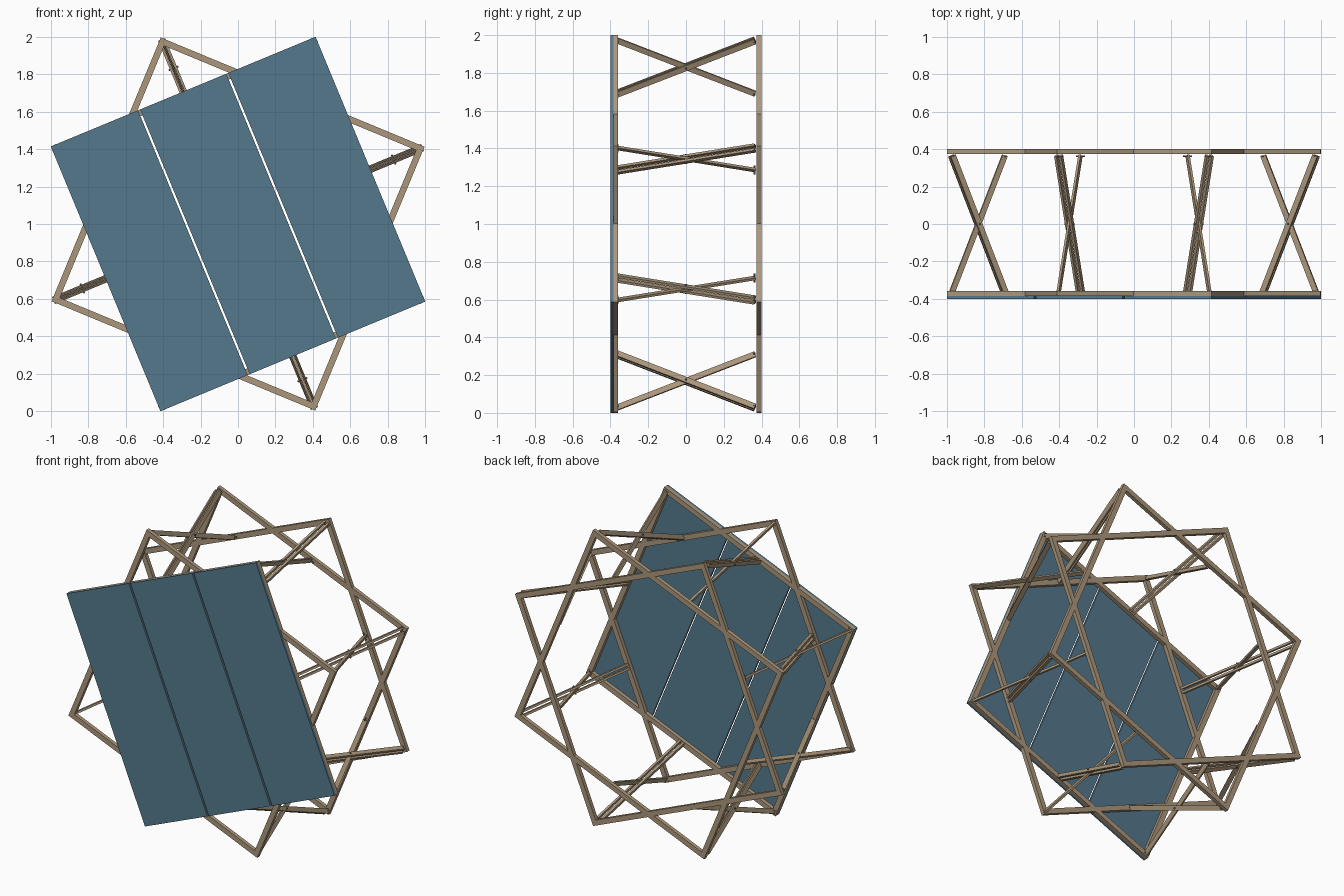
import bpy, bmesh, math
from mathutils import Matrix, Vector

if "Cube" in bpy.data.objects:
    bpy.data.objects.remove(bpy.data.objects["Cube"])

HALF = 0.765            # half side of each square
W, D = 0.034, 0.026     # frame bar width and depth
CENTRE = Vector((0, 0, 1))


def material(name, rgb):
    m = bpy.data.materials.new(name)
    m.diffuse_color = (*rgb, 1)
    m.use_nodes = True
    m.node_tree.nodes["Principled BSDF"].inputs["Base Color"].default_value = m.diffuse_color
    return m


wood = material("wood", (0.41, 0.31, 0.20))
blue = material("blue_panel", (0.09, 0.19, 0.27))
metal = material("bolt_metal", (0.25, 0.22, 0.19))


def finish(bm, name, mat):
    me = bpy.data.meshes.new(name)
    bm.to_mesh(me)
    bm.free()
    me.materials.append(mat)
    ob = bpy.data.objects.new(name, me)
    bpy.context.collection.objects.link(ob)
    return ob


def spin(deg):
    # turn counter-clockwise as seen from the front, about the model centre
    return Matrix.Translation(CENTRE) @ Matrix.Rotation(-math.radians(deg), 4, 'Y')


def box(bm, mat, centre, size):
    m = mat @ Matrix.Translation(centre) @ Matrix.Diagonal((*size, 1))
    bmesh.ops.create_cube(bm, size=1, matrix=m)


def bolt(bm, mat, centre, axis, length):
    rot = Vector((0, 0, 1)).rotation_difference(Vector(axis)).to_matrix().to_4x4()
    bmesh.ops.create_cone(bm, cap_ends=True, segments=8, radius1=0.005, radius2=0.005,
                          depth=length, matrix=mat @ Matrix.Translation(centre) @ rot)


# Square frames: two per side, turned 45 degrees to each other
FRONT_Y, BACK_Y = -0.372, 0.387
for side, y in (("front", FRONT_Y), ("back", BACK_Y)):
    for label, turn, h in (("upright", 22.5, HALF), ("crossed", 67.5, HALF - 0.003)):
        bm = bmesh.new()
        for k in range(4):
            box(bm, spin(turn + 90 * k), (-W / 2, y, h - W / 2), (2 * h - W, D, W))
        finish(bm, f"{side}_{label}_square", wood)

# Panel boards on the front
step = 2 * HALF / 3
for i in range(3):
    bm = bmesh.new()
    gap = 0.012
    x0 = -HALF + i * step + (gap / 2 if i else 0)
    x1 = -HALF + (i + 1) * step - (gap / 2 if i < 2 else 0)
    box(bm, spin(22.5), ((x0 + x1) / 2, -0.3925, 0), (x1 - x0, 0.015, 2 * HALF))
    finish(bm, f"panel_board_{i + 1}", blue)


# Crossed struts at each of the eight points: a single bar between a pair
def strut(bm, mat, p, q, offset, thick):
    p, q = Vector(p), Vector(q)
    d = q - p
    tilt = Matrix.Rotation(math.atan2(d.z, d.y), 4, 'X')
    m = mat @ Matrix.Translation((p + q) / 2 + Vector((offset, 0, 0))) @ tilt
    box(bm, m, (0, 0, 0), (thick, d.length, 0.03))


R_OUT, R_IN, Y = 1.052, 0.747, 0.365
T = 0.013
bolts = bmesh.new()
for k in range(8):
    m = spin(22.5 + 45 * k)
    bm = bmesh.new()
    strut(bm, m, (0, -Y, R_OUT), (0, Y, R_IN), 0, T)
    finish(bm, f"single_strut_{k + 1}", wood)
    bm = bmesh.new()
    for s in (-1, 1):
        strut(bm, m, (0, -Y, R_IN), (0, Y, R_OUT), s * T * 1.05, T)
    finish(bm, f"double_strut_{k + 1}", wood)
    # bolts at the strut crossing and both strut ends
    bolt(bolts, m, (0, 0, (R_OUT + R_IN) / 2), (1, 0, 0), 0.056)
    for s in (-1, 1):
        bolt(bolts, m, (0, s * 0.362, R_IN), (1, 0, 0), 0.05)
        bolt(bolts, m, (0, s * 0.362, R_OUT - 0.005), (1, 0, 0), 0.045)
finish(bolts, "bolts", metal)
